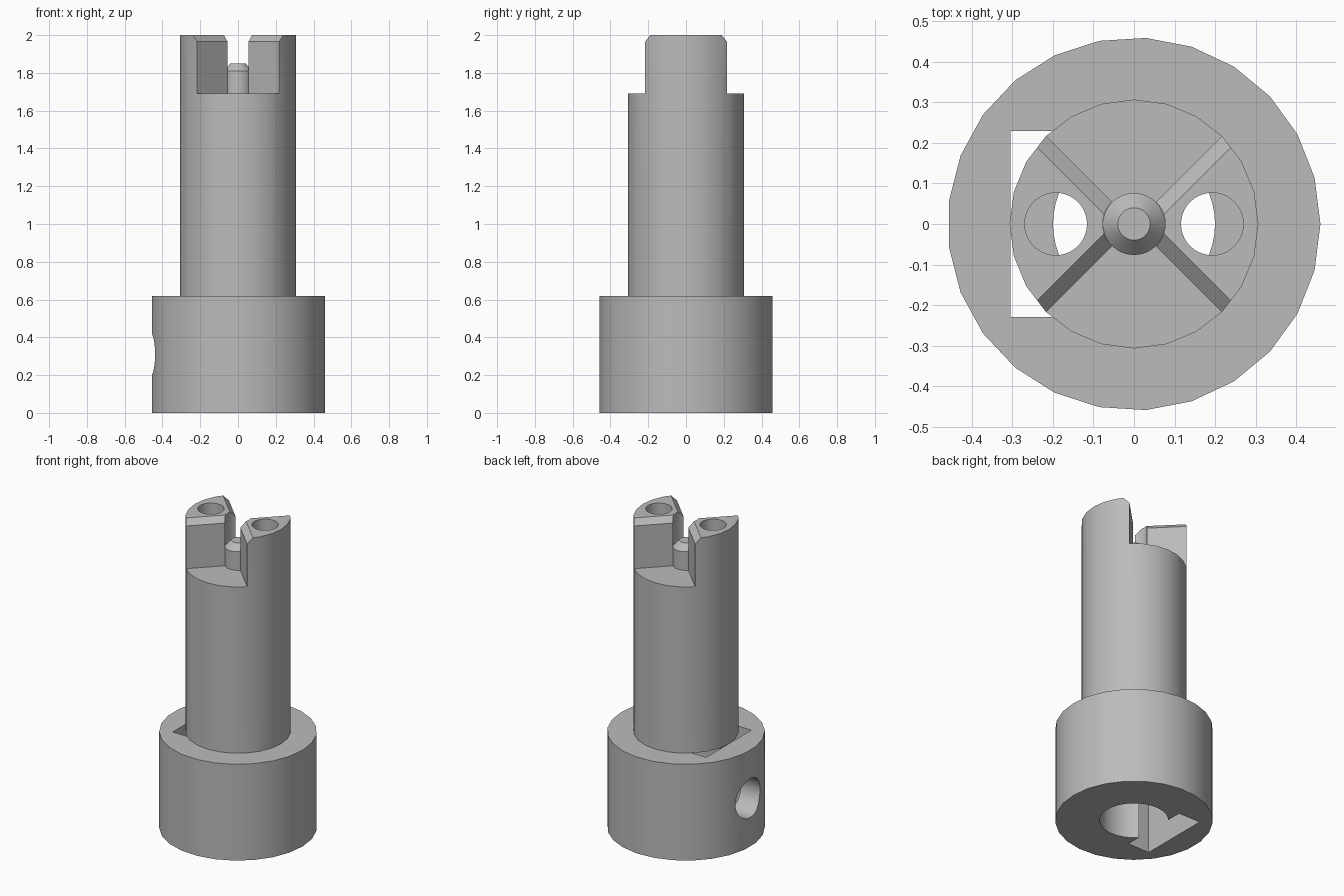
import bpy, bmesh, math

if "Cube" in bpy.data.objects:
    bpy.data.objects.remove(bpy.data.objects["Cube"], do_unlink=True)

GREY = (0.5, 0.5, 0.5, 1.0)
mat = bpy.data.materials.new("plain_grey")
mat.use_nodes = True
mat.diffuse_color = GREY
mat.node_tree.nodes["Principled BSDF"].inputs["Base Color"].default_value = GREY

TOP, NOTCH_Z, COLLAR_Z = 2.0, 1.69, 0.62
PIN_R = 0.077


def loft(name, rings):
    """Closed solid through a stack of rings with equal point counts."""
    bm = bmesh.new()
    loops = [[bm.verts.new(p) for p in ring] for ring in rings]
    for a, b in zip(loops, loops[1:]):
        for i in range(len(a)):
            j = (i + 1) % len(a)
            bm.faces.new((a[i], a[j], b[j], b[i]))
    bm.faces.new(loops[0][::-1])
    bm.faces.new(loops[-1])
    bmesh.ops.recalc_face_normals(bm, faces=bm.faces)
    mesh = bpy.data.meshes.new(name)
    bm.to_mesh(mesh)
    bm.free()
    mesh.materials.append(mat)
    ob = bpy.data.objects.new(name, mesh)
    bpy.context.collection.objects.link(ob)
    return ob


def turned(name, profile, sides, x=0.0):
    """Round part from (radius, height) pairs."""
    angles = [math.tau * i / sides for i in range(sides)]
    return loft(name, [[(x + r * math.cos(a), r * math.sin(a), z) for a in angles]
                       for r, z in profile])


def box(name, x0, x1, y, z0, z1):
    return loft(name, [[(x0, -y, z), (x1, -y, z), (x1, y, z), (x0, y, z)]
                       for z in (z0, z1)])


def cut(target, cutter):
    """Subtract the cutter and bake the result."""
    cutter.hide_render = True
    mod = target.modifiers.new("cut", 'BOOLEAN')
    mod.operation, mod.solver, mod.object = 'DIFFERENCE', 'EXACT', cutter
    deps = bpy.context.evaluated_depsgraph_get()
    mesh = bpy.data.meshes.new_from_object(target.evaluated_get(deps))
    target.modifiers.clear()
    target.data = mesh
    bpy.data.objects.remove(cutter, do_unlink=True)


# Collar with shaft bore, nut slot and side screw hole
collar = turned("collar", [(0.46, 0), (0.46, COLLAR_Z)], 25)
cut(collar, turned("bore_cutter", [(0.2, -0.1), (0.2, 0.8)], 48))
cut(collar, box("slot_cutter", -0.305, -0.15, 0.23, -0.1, 0.8))
screw = turned("screw_cutter", [(0.125, 0.1), (0.125, 0.6)], 40)
screw.rotation_euler = (0, -math.pi / 2, 0)
screw.location.z = 0.31
bpy.context.view_layer.update()
cut(collar, screw)

# Shaft with its blind bore
shaft = turned("shaft", [(0.307, COLLAR_Z), (0.307, TOP)], 24)
cut(shaft, turned("bore_cutter", [(0.2, 0.5), (0.2, 1.2)], 48))

# Clearance around the pin, and a hole down each prong
cut(shaft, turned("clearance_cutter", [(PIN_R, NOTCH_Z), (PIN_R, 2.1)], 40))
for side in (-1, 1):
    cut(shaft, turned("hole_cutter", [(0.077, 1.15), (0.077, 2.1)], 40, side * 0.193))

# Wedge notches front and back, flaring into chamfers at the top
W = 0.5
for side in (-1, 1):
    rings = [[(0, -side * s, z), (W, side * (W - s), z), (-W, side * (W - s), z)]
             for s, z in ((0, NOTCH_Z), (0, 1.965), (0.1, 2.035))]
    cut(shaft, loft("notch_cutter", rings))

# Centre pin with a tapered tip
pin = turned("centre_pin", [(PIN_R - 0.0005, 1.6), (PIN_R - 0.0005, 1.81), (0.04, 1.85)], 40)

# Smooth round walls, sharp rims
bpy.ops.object.select_all(action='DESELECT')
for ob in (collar, shaft, pin):
    ob.select_set(True)
bpy.context.view_layer.objects.active = collar
bpy.ops.object.shade_smooth_by_angle(angle=math.radians(30))
